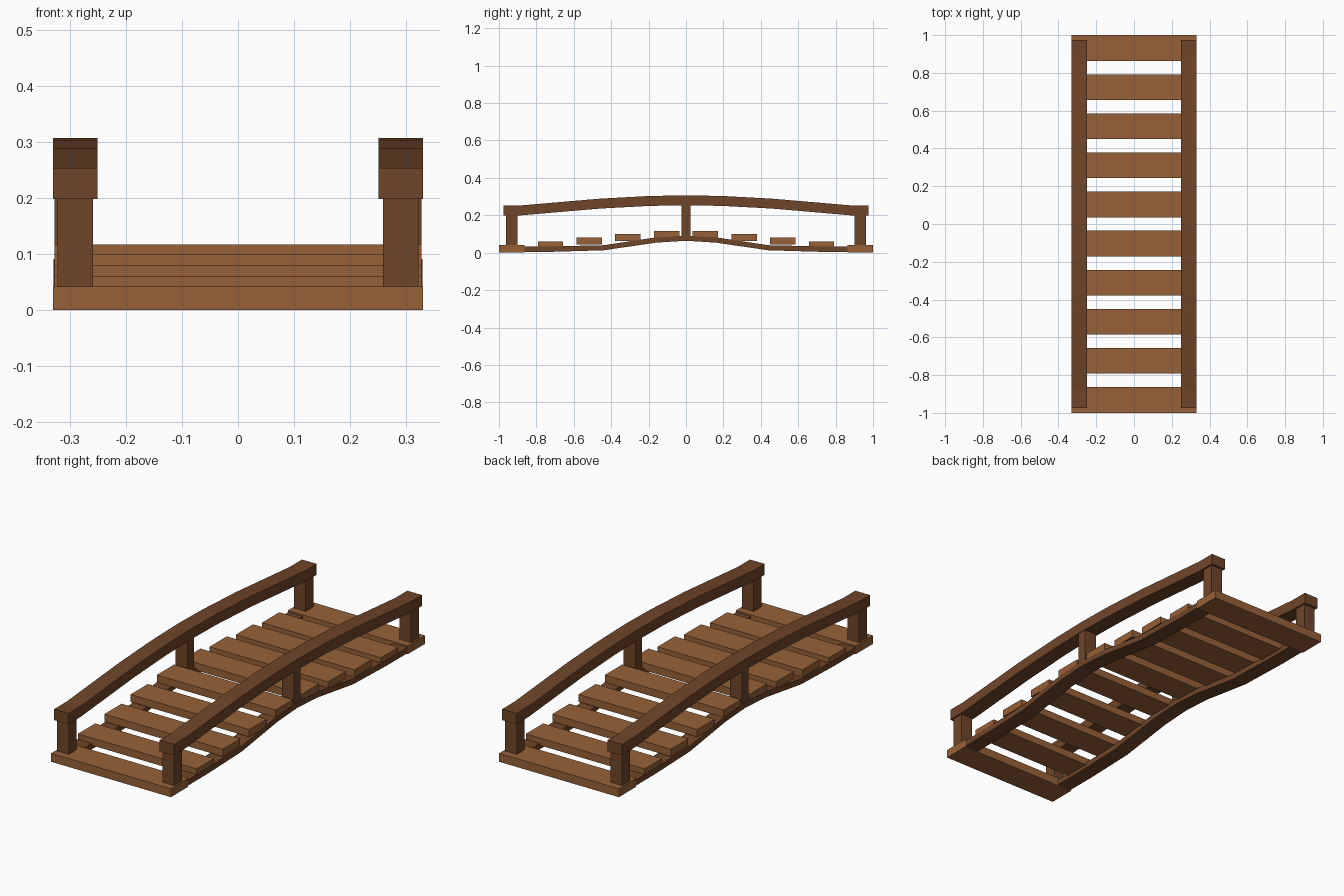
import bpy, bmesh

if "Cube" in bpy.data.objects:
    bpy.data.objects.remove(bpy.data.objects["Cube"])


def material(name, rgb):
    m = bpy.data.materials.new(name)
    m.diffuse_color = (*rgb, 1)
    m.use_nodes = True
    m.node_tree.nodes["Principled BSDF"].inputs["Base Color"].default_value = m.diffuse_color
    return m


PLANK = material("plank_wood", (0.31, 0.12, 0.04))
DARK = material("dark_wood", (0.16, 0.06, 0.022))


def finish(name, bm, mat):
    bmesh.ops.recalc_face_normals(bm, faces=bm.faces)
    me = bpy.data.meshes.new(name)
    bm.to_mesh(me)
    bm.free()
    me.materials.append(mat)
    ob = bpy.data.objects.new(name, me)
    bpy.context.collection.objects.link(ob)


def box(name, x, y, z, mat):
    """Box from (min, max) pairs."""
    bm = bmesh.new()
    bmesh.ops.create_cube(bm, size=1)
    for v in bm.verts:
        v.co = [r[0] if c < 0 else r[1] for c, r in zip(v.co, (x, y, z))]
    finish(name, bm, mat)


def beam(name, x, half, mat):
    """Bent beam: half is (y, bottom, top) from the middle outward, mirrored in y."""
    stations = [(-y, b, t) for y, b, t in reversed(half[1:])] + half
    bm = bmesh.new()
    rings = [[bm.verts.new(p) for p in ((x[0], y, b), (x[1], y, b), (x[1], y, t), (x[0], y, t))]
             for y, b, t in stations]
    for a, c in zip(rings, rings[1:]):
        for i in range(4):
            j = (i + 1) % 4
            bm.faces.new((a[i], a[j], c[j], c[i]))
    bm.faces.new(rings[0])
    bm.faces.new(rings[-1])
    finish(name, bm, mat)


# Deck planks stepping up to the middle
tops = [0.117, 0.099, 0.08, 0.061, 0.042]
for i, top in enumerate(tops):
    yc = 0.1036 + 0.207 * i
    end = i == 4
    w = 0.33 if end else 0.327
    bottom = 0.0 if end else top - 0.037
    for s in (-1, 1):
        box("deck_plank", (-w, w), (s * yc - 0.068, s * yc + 0.068), (bottom, top), PLANK)

rail = [(0, 0.254, 0.307), (0.2, 0.25, 0.303), (0.46, 0.236, 0.289),
        (0.88, 0.2, 0.253), (0.975, 0.198, 0.253)]
stringer = [(0, 0.064, 0.091), (0.16, 0.054, 0.082), (0.22, 0.045, 0.073),
            (0.44, 0.013, 0.04), (0.71, 0.005, 0.034), (0.9, 0.005, 0.034)]

for s, side in ((-1, "left"), (1, "right")):
    def span(a, b):
        return tuple(sorted((s * a, s * b)))

    # Arched handrail and the bent beam under the deck
    beam(side + "_handrail", span(0.25, 0.33), rail, DARK)
    beam(side + "_stringer", span(0.25, 0.3285), stringer, DARK)

    # Posts
    for y in (-0.932, 0.932):
        box(side + "_end_post", span(0.258, 0.322), (y - 0.031, y + 0.031), (0.035, 0.21), DARK)
    box(side + "_middle_post", span(0.26, 0.327), (-0.025, 0.025), (0.08, 0.265), DARK)
